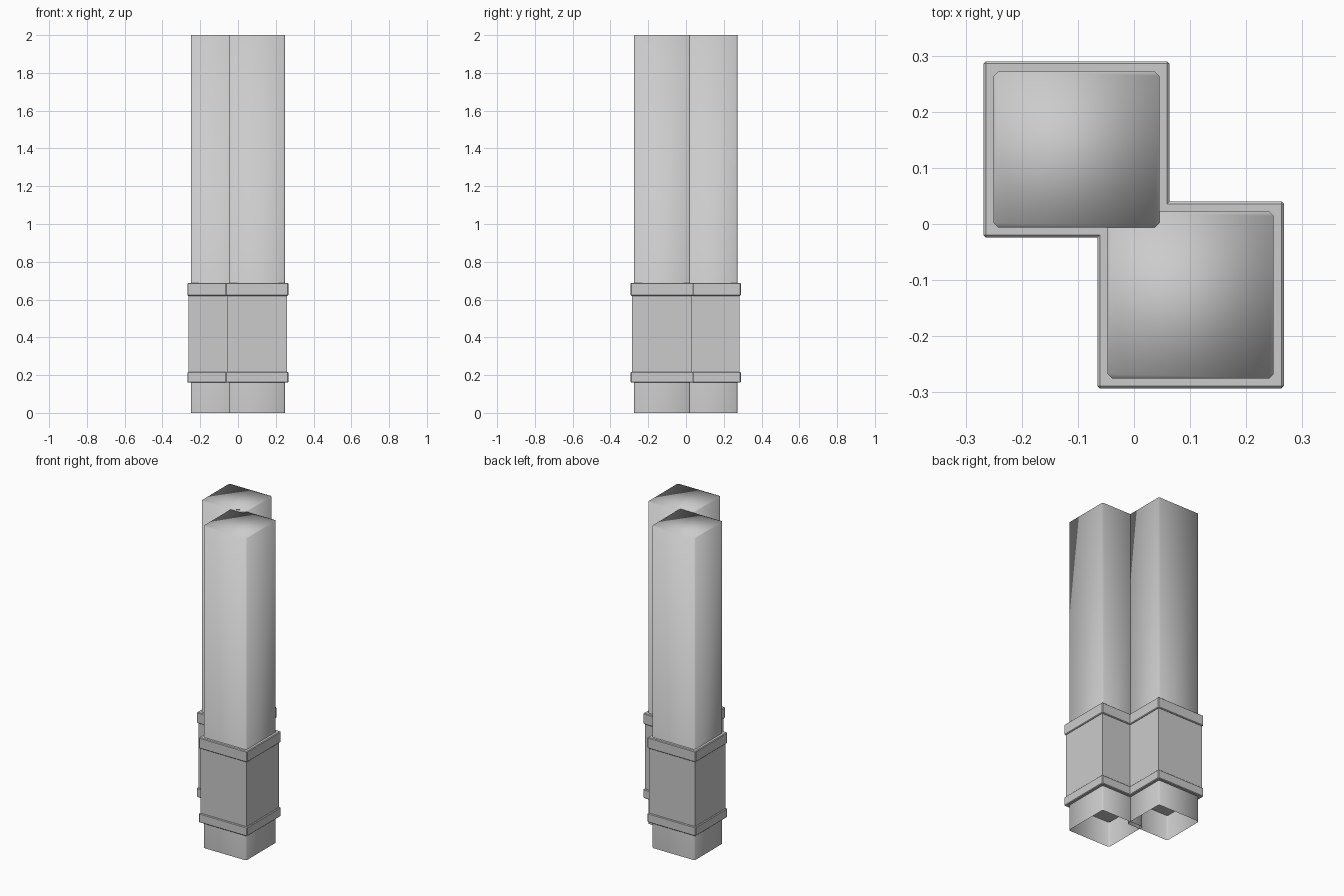
import bpy, bmesh
from mathutils import Vector

cube = bpy.data.objects.get("Cube")
if cube:
    bpy.data.objects.remove(cube, do_unlink=True)

stone = bpy.data.materials.new("grey_stone")
stone.use_nodes = True
GREY = (0.6, 0.6, 0.6, 1)
stone.diffuse_color = GREY
stone.node_tree.nodes["Principled BSDF"].inputs["Base Color"].default_value = GREY


def finish(bm, name, smooth=False):
    bmesh.ops.recalc_face_normals(bm, faces=bm.faces)
    mesh = bpy.data.meshes.new(name)
    for f in bm.faces:
        f.smooth = smooth
    bm.to_mesh(mesh)
    bm.free()
    mesh.materials.append(stone)
    obj = bpy.data.objects.new(name, mesh)
    bpy.context.collection.objects.link(obj)
    return obj


def add_box(bm, x0, x1, y0, y1, z0, z1):
    verts = bmesh.ops.create_cube(bm, size=1)["verts"]
    for v in verts:
        v.co = Vector((x1 if v.co.x > 0 else x0,
                       y1 if v.co.y > 0 else y0,
                       z1 if v.co.z > 0 else z0))


def shaft(name, x0, x1, y0, y1):
    # Slightly chamfered square tube, capped at the top and open below
    c = 0.008
    ring = [(x0 + c, y0), (x1 - c, y0), (x1, y0 + c), (x1, y1 - c),
            (x1 - c, y1), (x0 + c, y1), (x0, y1 - c), (x0, y0 + c)]
    bm = bmesh.new()
    low = [bm.verts.new((x, y, 0)) for x, y in ring]
    top = [bm.verts.new((x, y, 2)) for x, y in ring]
    for i in range(len(ring)):
        j = (i + 1) % len(ring)
        bm.faces.new((low[i], low[j], top[j], top[i]))
    bm.faces.new(top)
    finish(bm, name, smooth=True)


def band(name, x0, x1, y0, y1, z0, z1):
    # Projecting moulding with softened edges
    g = 0.018
    bm = bmesh.new()
    add_box(bm, x0 - g, x1 + g, y0 - g, y1 + g, z0, z1)
    bmesh.ops.bevel(bm, geom=bm.edges[:], offset=0.004, segments=1, affect='EDGES')
    finish(bm, name)


def panelling(name, x0, x1, y0, y1):
    # Thin sleeve with raised upright planks on every side
    bm = bmesh.new()
    s, p, gap, count = 0.004, 0.011, 0.008, 5
    add_box(bm, x0 - s, x1 + s, y0 - s, y1 + s, 0.2, 0.64)
    for i in range(count):
        wx, wy = (x1 - x0 + 2 * p) / count, (y1 - y0 + 2 * p) / count
        a, b = x0 - p + i * wx, y0 - p + i * wy
        ga = 0 if i == 0 else gap / 2
        gb = 0 if i == count - 1 else gap / 2
        add_box(bm, a + ga, a + wx - gb, y0 - p, y1 + p, 0.25, 0.64)
        add_box(bm, x0 - p, x1 + p, b + ga, b + wy - gb, 0.25, 0.64)
    # Bottom rail under the planks
    add_box(bm, x0 - p, x1 + p, y0 - p, y1 + p, 0.2, 0.25)
    finish(bm, name)


# Two overlapping square piers set corner to corner
piers = {"back_right": (-0.25, 0.045, -0.006, 0.272),
         "front_left": (-0.047, 0.249, -0.275, 0.022)}
for side, area in piers.items():
    shaft(side + "_shaft", *area)
    panelling(side + "_panelling", *area)
    band(side + "_lower_band", *area, 0.16, 0.217)
    band(side + "_upper_band", *area, 0.62, 0.688)
